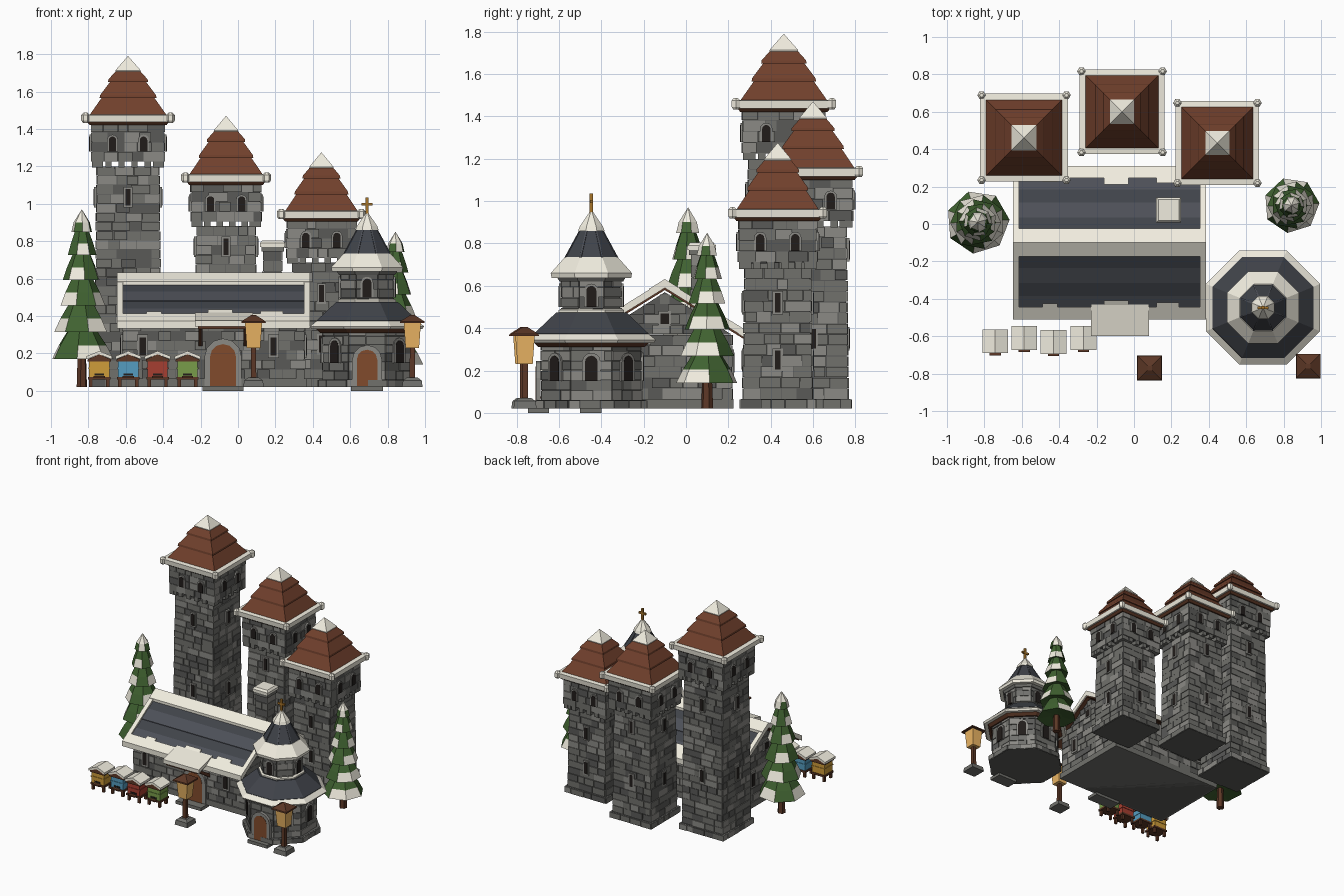
import bpy, bmesh, random
from math import pi, sin, cos, tan
from mathutils import Matrix

if "Cube" in bpy.data.objects:
    bpy.data.objects.remove(bpy.data.objects["Cube"])

random.seed(4)
SRGB = dict(stone=(112, 112, 108), light=(138, 137, 132), dark=(90, 90, 88), void=(38, 34, 32),
            snow=(240, 236, 222), roof=(112, 66, 48), wood=(92, 58, 42), slate=(66, 69, 75),
            slate2=(78, 81, 88), door=(128, 76, 48), green=(66, 98, 52), gold=(165, 115, 45),
            glow=(235, 180, 100), yellow=(205, 155, 60), blue=(85, 155, 190), red=(165, 65, 52),
            lime=(120, 155, 75))
NAMES = list(SRGB)
MATS = []
for key, c in SRGB.items():
    m = bpy.data.materials.new(key)
    m.diffuse_color = [(v / 255) ** 2.2 for v in c] + [1]
    m.use_nodes = True
    m.node_tree.nodes["Principled BSDF"].inputs["Base Color"].default_value = m.diffuse_color
    MATS.append(m)


def frame(x, y, z=0, ang=0):
    return Matrix.Translation((x, y, z)) @ Matrix.Rotation(ang, 4, 'Z')


class Part:
    """Collects coloured solids into one named object."""
    def __init__(self, name):
        self.name, self.bm = name, bmesh.new()

    def face(self, vs, mat):
        self.bm.faces.new(vs).material_index = NAMES.index(mat)

    def prism(self, M, pts, y0, y1, mat):
        """Local x-z outline extruded along local y."""
        a, b = [[self.bm.verts.new(M @ Matrix.Translation((x, y, z)).to_translation())
                 for x, z in pts] for y in (y0, y1)]
        self.face(a, mat)
        self.face(b[::-1], mat)
        for i in range(len(a)):
            j = (i + 1) % len(a)
            self.face((a[j], a[i], b[i], b[j]), mat)

    def box(self, M, x0, x1, y0, y1, z0, z1, mat):
        self.prism(M, [(x0, z0), (x1, z0), (x1, z1), (x0, z1)], y0, y1, mat)

    def loft(self, M, n, profile, mat):
        """n-sided stack of (apothem, z) rings; mat may be a function of side and level."""
        pick = mat if callable(mat) else lambda k, s: mat
        rings = []
        for r, z in profile:
            R = max(r, 0.0005) / cos(pi / n)
            rings.append([self.bm.verts.new(M @ Matrix.Translation(
                (R * sin((2 * k + 1) * pi / n), -R * cos((2 * k + 1) * pi / n), z)).to_translation())
                for k in range(n)])
        self.face(rings[0][::-1], pick(1, 0))
        self.face(rings[-1], pick(1, len(rings) - 2))
        for s in range(len(rings) - 1):
            for k in range(n):
                j = (k + 1) % n
                self.face((rings[s][k], rings[s][j], rings[s + 1][j], rings[s + 1][k]), pick(k, s))

    def bricks(self, M, dist, half, z0, z1, rows):
        """Stone courses on the local -y side; dist and half vary with height 0..1."""
        h = (z1 - z0) / rows
        for i in range(rows):
            t = (i + .5) / rows
            w, d, z = half(t), dist(t), z0 + i * h
            x = -w
            while x < w - .004:
                e = x + random.uniform(.05, .11)
                if w - e < .035:
                    e = w
                self.box(M, x + .0015, e - .0015, -d - random.uniform(0, .006), -d + .02, z + .0015,
                         z + h - .0015, random.choice(('stone', 'stone', 'light', 'dark')))
                x = e

    def masonry(self, M, n, a0, a1, z0, z1, rows):
        self.loft(M, n, [(a0 - .004, z0), (a1 - .004, z1)], 'dark')
        for k in range(n):
            self.bricks(M @ Matrix.Rotation(2 * pi * k / n, 4, 'Z'), lambda t: a0 + (a1 - a0) * t,
                        lambda t: (a0 + (a1 - a0) * t) * tan(pi / n), z0, z1, rows)

    def arch(self, M, x, z0, z1, w, d, mat='void', rim=.01):
        """Arched opening with a stone surround on the local -y side."""
        for r, out, m in ((w + rim, .012, 'light'), (w, .014, mat)):
            top = z1 - w
            pts = [(x - r, z0), (x + r, z0)] + [(x + r * cos(a * pi / 6), top + r * sin(a * pi / 6))
                                                for a in range(7)]
            self.prism(M, pts, -d - out, -d + .01, m)

    def done(self):
        bmesh.ops.recalc_face_normals(self.bm, faces=self.bm.faces)
        me = bpy.data.meshes.new(self.name)
        self.bm.to_mesh(me)
        for m in MATS:
            me.materials.append(m)
        bpy.context.collection.objects.link(bpy.data.objects.new(self.name, me))


def tower(name, x, y, apex, r, a, slits):
    e, M, b = apex - .365, frame(x, y), r * .79
    P = Part(name + '_walls')
    P.masonry(M, 4, a + .025, a + .025, .02, .065, 1)
    P.masonry(M, 4, a + .01, a, .065, e - .225, round((e - .29) / .05))
    P.masonry(M, 4, b, b, e - .2, e + .01, 4)
    for k in range(4):
        F = frame(x, y, 0, k * pi / 2)
        for i in range(6):   # corbels carrying the upper storey
            c = (i - 2.5) * b * .36
            P.box(F, c - .017, c + .017, -b, -b + .06, e - .23, e - .195, 'stone')
        for s in (-1, 1):
            P.arch(F, s * .083, e - .145, e - .065, .02, b)
        for i, z in enumerate(slits):
            P.box(F, -.024, .024, -a - .016, -a, z - .055, z + .055, 'light')
            P.box(F, -.013, .013, -a - .019, -a, z - .045, z + .045, 'void')
    P.done()
    R, s = Part(name + '_roof'), r / .245
    R.loft(M, 4, [(.205 * s, e - .005), (.225 * s, e + .02)], 'wood')
    R.loft(M, 4, [(.232 * s, e + .012), (.236 * s, e + .05), (.19 * s, e + .055)], 'snow')
    for p in ([(.205, .04), (.202, .055), (.135, .15)], [(.152, .14), (.15, .155), (.09, .235)],
              [(.107, .225), (.105, .24), (.06, .29)]):
        R.loft(M, 4, [(q * s, e + z) for q, z in p], 'roof')
    R.loft(M, 4, [(.066 * s, e + .278), (.068 * s, e + .288), (0, apex)], 'snow')
    for sx in (-1, 1):       # rounded snow lumps on the eave corners
        for sy in (-1, 1):
            R.loft(frame(x + sx * (r - .018), y + sy * (r - .018)), 6,
                   [(.012, e + .008), (.02, e + .02), (.02, e + .05), (.009, e + .062)], 'snow')
    R.done()


tower('tall_tower', -.588, .462, 1.79, .245, .165, (.48, 1.035))
tower('middle_tower', -.064, .6, 1.47, .235, .155, (.35, .77))
tower('short_tower', .446, .433, 1.275, .232, .153, (.25, .52))

# Hall walls
H = Part('hall_walls')
hx, hy = .485, .315
C = frame(-.13, -.1)
H.box(C, -hx - .01, hx + .01, -hy - .01, hy + .01, .02, .065, 'stone')
H.box(C, -hx + .004, hx - .004, -hy + .004, hy - .004, .02, .36, 'dark')
for k in range(4):
    d, w = (hy, hx) if k % 2 == 0 else (hx, hy)
    F = C @ Matrix.Rotation(k * pi / 2, 4, 'Z')
    H.bricks(F, lambda t: d, lambda t: w, .065, .37, 6)
    if k % 2:                # gable ends
        H.prism(F, [(-w, .37), (w, .37), (0, .57)], -d + .004, -d + .05, 'dark')
        H.bricks(F, lambda t: d, lambda t: w * (.95 - t), .37, .56, 4)
        H.box(F, -.03, .03, -d - .012, -d, .41, .48, 'light')
        H.box(F, -.02, .02, -d - .015, -d, .42, .47, 'void')
    for x in ((-.38, .32) if k % 2 == 0 else (-.16, .16)):
        H.box(F, x - .03, x + .03, -d - .012, -d, .175, .30, 'light')
        H.box(F, x - .017, x + .017, -d - .015, -d, .19, .285, 'void')
H.done()

# Hall roof: slate courses edged with snow
R = Part('hall_roof')
L = frame(0, 0, 0, pi / 2)


def strip(side, d0, d1, x0, x1, t0, t1, mat):
    z = lambda d, t: .61 - .62 * d + t
    y = lambda d: -.1 + side * d
    R.prism(L, [(y(d0), z(d0, t0)), (y(d1), z(d1, t0)), (y(d1), z(d1, t1)), (y(d0), z(d0, t1))],
            -x1, -x0, mat)


for s in (-1, 1):
    strip(s, 0, .395, -.635, .375, -.03, -.005, 'wood')
    for i in range(4):
        strip(s, .06 + i * .075, .14 + i * .075, -.62, .355, -.01, .002 + .004 * (i % 2), ('slate', 'slate2')[i % 2])
    strip(s, 0, .075, -.647, .385, -.02, .022, 'snow')
    strip(s, .345, .41, -.647, .385, -.022, .018, 'snow')
    for x in (-.647, .352):
        strip(s, .07, .35, x, x + .033, -.02, .018, 'snow')
    for x, w, e in ((-.49, .08, .325), (-.16, .13, .31), (.12, .12, .32)):
        strip(s, e, .35, x, x + w, -.01, .016, 'snow')
R.done()

# Chimney
P = Part('chimney')
M = frame(.185, .075)
P.masonry(M, 4, .05, .05, .42, .75, 6)
P.loft(M, 4, [(.06, .745), (.06, .77)], 'stone')
P.loft(M, 4, [(.067, .77), (.067, .79), (.055, .805)], 'snow')
P.done()

# Porch, door and step
P = Part('hall_porch')
F = frame(-.08, 0)
P.arch(F, 0, .02, .25, .07, .42, 'door', .03)
P.box(F, -.11, .11, -.5, -.4, 0, .025, 'stone')
P.prism(L, [(-.42, .375), (-.585, .33), (-.585, .35), (-.42, .395)], -.06, .215, 'wood')
P.prism(L, [(-.43, .39), (-.6, .345), (-.6, .375), (-.43, .42)], -.08, .23, 'snow')
for x in (-.12, .12):
    P.prism(frame(-.08 + x, 0, 0, pi / 2), [(-.42, .24), (-.42, .27), (-.55, .345), (-.57, .335)], -.01, .01, 'wood')
P.done()

# Octagonal chapel
M = frame(.69, -.447)
P = Part('chapel_walls')
P.masonry(M, 8, .26, .26, .02, .06, 1)
P.masonry(M, 8, .235, .235, .06, .34, 6)
P.masonry(M, 8, .14, .14, .45, .64, 4)
for k in range(8):
    F = M @ Matrix.Rotation(k * pi / 4, 4, 'Z')
    if k:
        P.arch(F, 0, .15, .27, .03, .235, rim=.014)
    if k % 2 == 0:
        P.arch(F, 0, .5, .6, .024, .14)
P.arch(M, 0, .02, .22, .055, .25, 'door', .025)
P.box(M, -.085, .085, -.3, -.2, 0, .025, 'stone')
P.done()
P = Part('chapel_roof')
P.loft(M, 8, [(.25, .31), (.275, .335)], 'wood')
P.loft(M, 8, [(.295, .33), (.305, .345), (.255, .385)], 'snow')
P.loft(M, 8, [(.272, .36), (.27, .375), (.165, .475), (.14, .475)], 'slate')
P.loft(M, 8, [(.155, .465), (.155, .485), (.138, .495)], 'snow')
P.loft(M, 8, [(.15, .62), (.165, .645)], 'stone')
P.loft(M, 8, [(.188, .638), (.192, .66), (.125, .735)], 'snow')
P.loft(M, 8, [(.13, .722), (.12, .738), (.045, .88)], 'slate')
P.loft(M, 8, [(.062, .86), (.055, .88), (0, .96)], 'snow')
for k in range(8):           # hip ribs on the spire
    F = M @ Matrix.Rotation((k + .5) * pi / 4, 4, 'Z') @ Matrix.Rotation(pi / 2, 4, 'Z')
    P.prism(F, [(-.135, .735), (-.05, .88), (-.04, .87), (-.12, .725)], -.004, .004, 'slate2')
P.done()
P = Part('roof_cross')
P.box(M, -.008, .008, -.008, .008, .93, 1.035, 'gold')
P.box(M, -.03, .03, -.007, .007, .99, 1.005, 'gold')
P.done()


def tree(name, x, y, r, z0, top):
    P, n = Part(name), 6
    M = frame(x, y, 0, .3)
    P.loft(M, 6, [(.025, .02), (.018, z0 + .1)], 'wood')
    zs = [z0 + (top - z0) * (1 - (1 - i / n) ** 1.12) * .98 for i in range(n + 1)]
    for i in range(n):
        h, q = zs[i + 1] - zs[i], r * (1 - .8 * i / n) * .93
        up = min(top, zs[i] + h * 1.45)
        F = M @ Matrix.Rotation(i * .4, 4, 'Z')
        P.loft(F, 7, [(q * .3, zs[i] + .015), (q, zs[i]), (q * .78, zs[i] + h * .5),
                      (q * .25 if i < n - 1 else 0, up)],
               lambda k, s, i=i: 'snow' if (s == 1 and k % 2 == 0) or (i == n - 1 and s == 2) else 'green')
    P.done()


tree('left_pine', -.835, .01, .165, .17, .97)
tree('right_pine', .842, .1, .145, .14, .85)

# Beehives with snowy gable lids
for i, (x, y, col) in enumerate(((-.742, -.627, 'yellow'), (-.587, -.61, 'blue'), (-.43, -.63, 'red'), (-.27, -.61, 'lime'))):
    P, M = Part('beehive_%d' % (i + 1)), frame(x, y)
    for sx in (-.045, .045):
        for sy in (-.04, .04):
            P.box(M, sx - .009, sx + .009, sy - .009, sy + .009, .02, .07, 'wood')
    P.box(M, -.06, .06, -.055, .055, .06, .075, 'wood')
    P.box(M, -.03, .03, -.075, -.05, .068, .078, 'wood')
    P.box(M, -.054, .054, -.05, .05, .075, .12, col)
    P.box(M, -.058, .058, -.054, .054, .118, .126, col)
    P.box(M, -.054, .054, -.05, .05, .12, .17, col)
    P.box(M, -.025, .025, -.054, -.04, .082, .094, 'void')
    P.prism(M, [(-.063, .158), (.063, .158), (.063, .168), (0, .195), (-.063, .168)], -.058, .058, 'wood')
    P.prism(M, [(-.069, .168), (0, .195), (.069, .168), (.069, .185), (0, .213), (-.069, .185)], -.064, .064, 'snow')
    P.done()

# Lantern posts
for i, (x, y) in enumerate(((.083, -.77), (.932, -.76))):
    P, M = Part('lantern_%d' % (i + 1)), frame(x, y)
    P.loft(M, 4, [(.055, .02), (.05, .055), (.03, .07)], 'stone')
    P.loft(M, 4, [(.015, .06), (.013, .24)], 'wood')
    P.loft(M, 4, [(.036, .23), (.046, .365)], 'glow')
    P.loft(M, 4, [(.066, .362), (.064, .372), (.012, .405)], 'wood')
    P.done()
